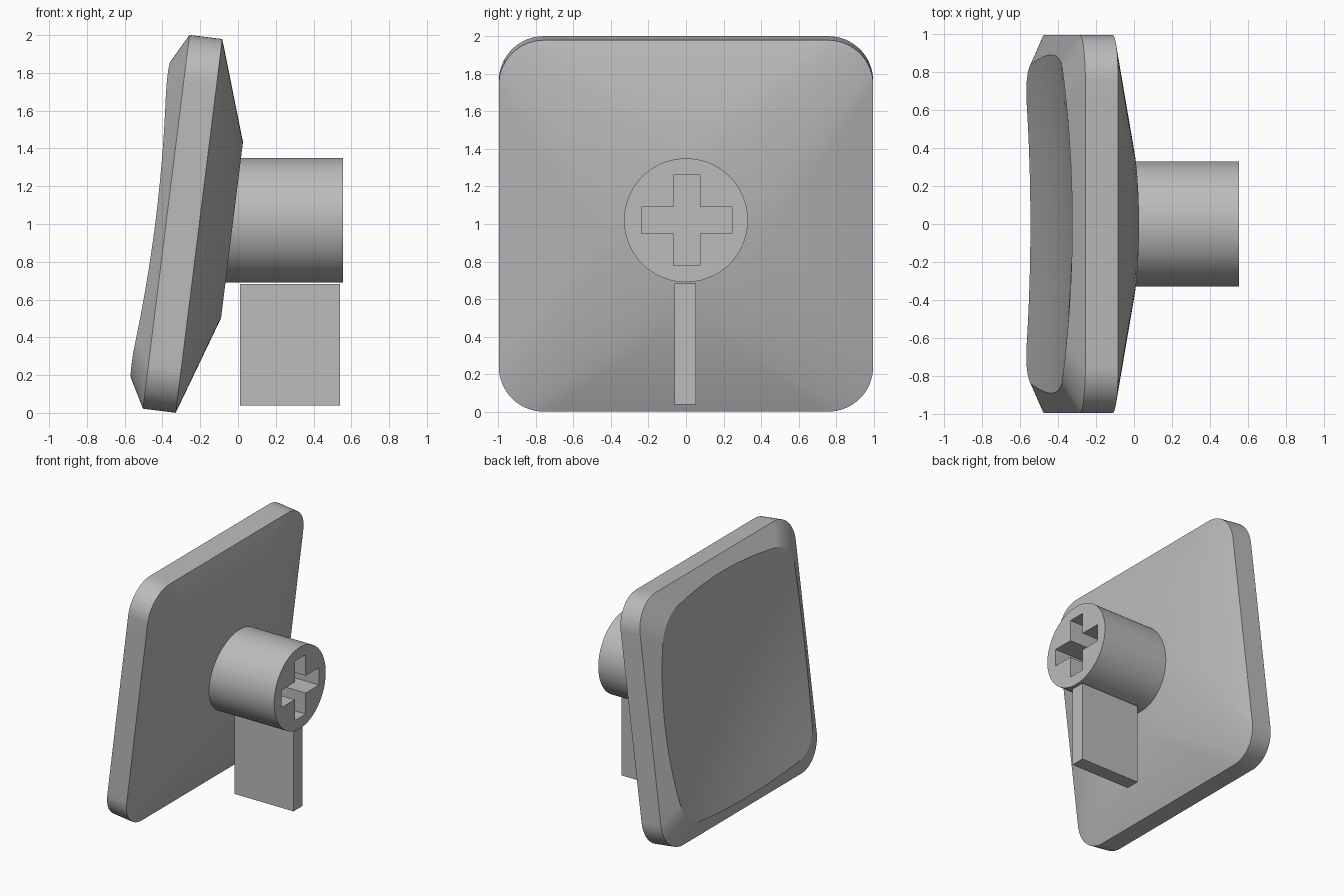
import bpy, bmesh
from math import cos, sin, pi, radians, hypot

cube = bpy.data.objects.get("Cube")
if cube:
    bpy.data.objects.remove(cube, do_unlink=True)

grey = bpy.data.materials.new("light_grey")
grey.use_nodes = True
grey.diffuse_color = (0.5, 0.5, 0.5, 1)
grey.node_tree.nodes["Principled BSDF"].inputs["Base Color"].default_value = (0.5, 0.5, 0.5, 1)


def make_object(name, bm):
    bmesh.ops.recalc_face_normals(bm, faces=bm.faces)
    mesh = bpy.data.meshes.new(name)
    bm.to_mesh(mesh)
    bm.free()
    mesh.materials.append(grey)
    obj = bpy.data.objects.new(name, mesh)
    bpy.context.collection.objects.link(obj)
    return obj


def activate(obj):
    bpy.ops.object.select_all(action="DESELECT")
    obj.select_set(True)
    bpy.context.view_layer.objects.active = obj


def loft(rings):
    """Skin a list of equal-length closed rings, merging collapsed points."""
    bm = bmesh.new()
    rows = [[bm.verts.new(p) for p in ring] for ring in rings]
    for a, b in zip(rows, rows[1:]):
        for i in range(len(a)):
            j = (i + 1) % len(a)
            bm.faces.new((a[i], a[j], b[j], b[i]))
    bmesh.ops.remove_doubles(bm, verts=bm.verts, dist=1e-4)
    return bm


def extrude_x(points, x0, x1):
    """Prism along x from a (y, z) outline."""
    bm = bmesh.new()
    face = bm.faces.new([bm.verts.new((x0, y, z)) for y, z in points])
    top = bmesh.ops.extrude_face_region(bm, geom=[face])["geom"]
    bmesh.ops.translate(bm, vec=(x1 - x0, 0, 0),
                        verts=[v for v in top if isinstance(v, bmesh.types.BMVert)])
    return bm


# Rounded square outline; each point also keeps its angle on the back disc
HALF, RADIUS, ARC, EDGE = 0.997, 0.24, 16, 14
outline = []
for q in range(4):
    base = q * pi / 2
    cy, cz = ((1, 1), (-1, 1), (-1, -1), (1, -1))[q]
    core = HALF - RADIUS
    for k in range(ARC + 1):
        a = base + k / ARC * pi / 2
        outline.append((cy * core + RADIUS * cos(a), cz * core + RADIUS * sin(a), a))
    end = base + pi / 2
    for k in range(1, EDGE):
        t = core * (1 - 2 * k / EDGE)
        outline.append((HALF * cos(end) + t * sin(end),
                        HALF * sin(end) - t * cos(end), end))

# Spherical dish cut into the sloping front rim
SLOPE, BOWL, FLOOR = 0.54, 12.5, -0.007


def bowl(y, z):
    return FLOOR + (y * y + z * z) / BOWL


dish_edge = []
for y, z, a in outline:
    s = 0.1
    for _ in range(30):
        s = bowl(y * (1 - s), z * (1 - s)) / SLOPE
    dish_edge.append((y * (1 - s), z * (1 - s)))

rings = [[(-bowl(y * f, z * f), y * f, z * f) for y, z in dish_edge]
         for f in (0, 0.2, 0.4, 0.6, 0.8, 1)]
rings += [[(w, y, z) for y, z, a in outline] for w in (0, 0.175)]
rings += [[(0.351, r * cos(a), r * sin(a)) for y, z, a in outline] for r in (0.47, 0)]
cap = make_object("dished_cap", loft(rings))
cap.location = (-0.38, 0, 1.0115)
cap.rotation_euler.y = radians(7.1)

# Round stem with a cross-shaped socket
STEM_Z, STEM_END = 1.02, 0.555
circle = [(0.33 * cos(i * pi / 48), STEM_Z + 0.33 * sin(i * pi / 48)) for i in range(96)]
stem = make_object("stem", extrude_x(circle, -0.15, STEM_END))

arm, long = 0.07, 0.24
quarter = [(long, -arm), (long, arm), (arm, arm)]
cross = []
for q in range(4):
    c, s = round(cos(q * pi / 2)), round(sin(q * pi / 2))
    cross += [(y * c - z * s + 0.004, STEM_Z + y * s + z * c) for y, z in quarter]
cutter = make_object("socket_cutter", extrude_x(cross, 0.1, STEM_END + 0.1))
cutter.hide_render = True

socket = stem.modifiers.new("socket", "BOOLEAN")
socket.object = cutter
socket.operation = "DIFFERENCE"
socket.solver = "EXACT"
activate(stem)
bpy.ops.object.modifier_apply(modifier=socket.name)
bpy.data.objects.remove(cutter, do_unlink=True)

# Flat fin below the stem
make_object("fin", extrude_x([(-0.06, 0.038), (0.053, 0.038), (0.053, 0.682), (-0.06, 0.682)],
                             0.01, 0.54))

for obj in (cap, stem):
    activate(obj)
    bpy.ops.object.shade_smooth_by_angle(angle=radians(30))
